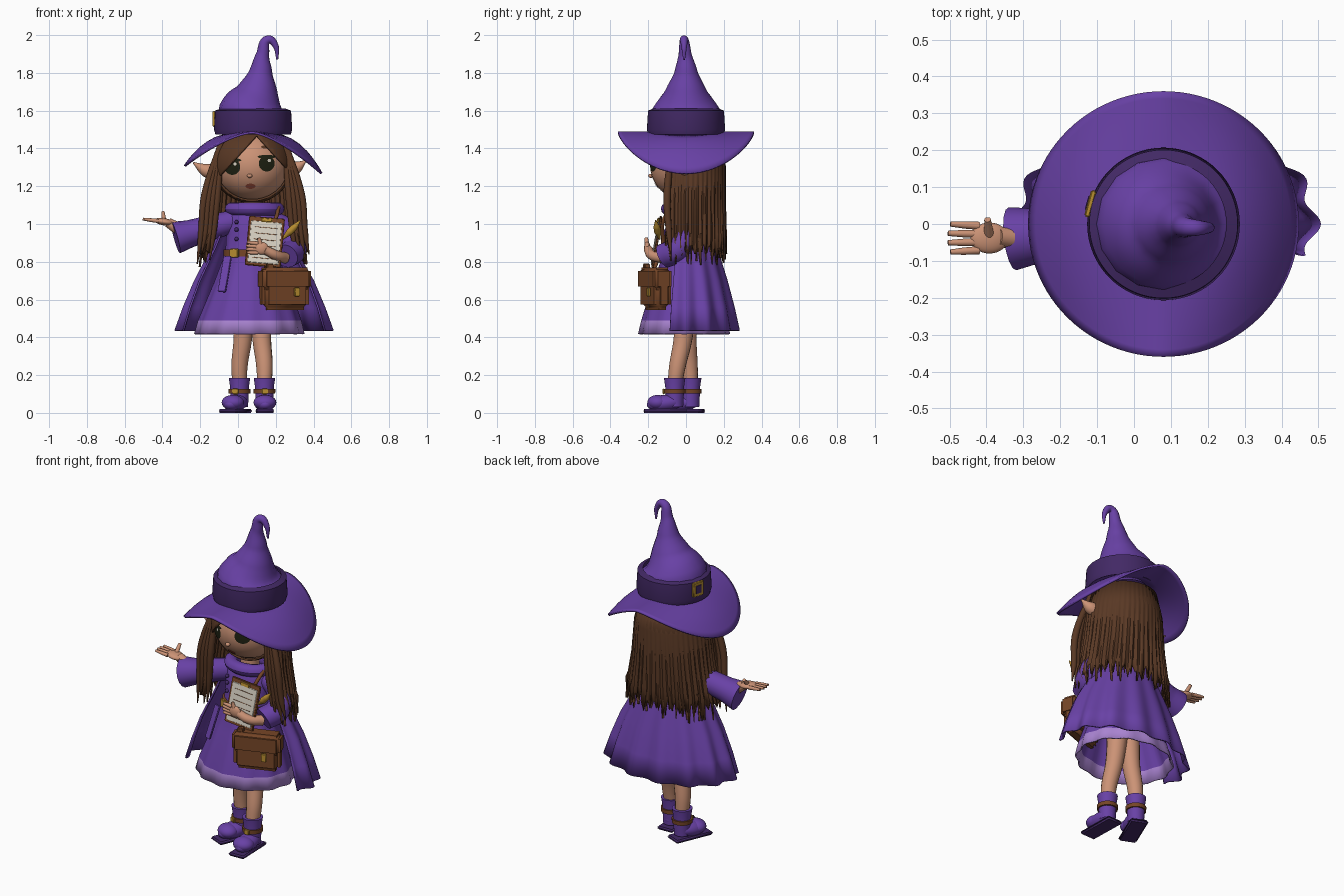
import bpy, bmesh, math, random
from mathutils import Vector, Euler

random.seed(4)
cube = bpy.data.objects.get("Cube")
if cube:
    bpy.data.objects.remove(cube)


def mat(name, *rgb):
    m = bpy.data.materials.new(name)
    m.use_nodes = True
    m.diffuse_color = (*rgb, 1)
    m.node_tree.nodes["Principled BSDF"].inputs["Base Color"].default_value = (*rgb, 1)
    return m


PURPLE = mat("purple cloth", .14, .053, .38)
DARK = mat("dark purple", .055, .022, .13)
LILAC = mat("lilac trim", .40, .23, .64)
SKIN = mat("skin", .60, .29, .18)
HAIR = mat("brown hair", .10, .04, .018)
LEATHER = mat("leather", .18, .06, .02)
GOLD = mat("gold", .48, .27, .03)
PAPER = mat("paper", .68, .63, .54)
EYE = mat("eye dark", .013, .015, .006)
LIPS = mat("lips", .30, .07, .04)


def finish(ob, m, thick=0, angle=45):
    ob.data.materials.clear()
    ob.data.materials.append(m)
    bpy.ops.object.select_all(action='DESELECT')
    ob.select_set(True)
    bpy.context.view_layer.objects.active = ob
    if ob.type == 'CURVE':
        bpy.ops.object.convert(target='MESH')
        ob = bpy.context.object
    bpy.ops.object.shade_smooth_by_angle(angle=math.radians(angle))
    if thick:
        s = ob.modifiers.new("thickness", 'SOLIDIFY')
        s.thickness = thick
    return ob


def from_bm(name, bm, m, **kw):
    me = bpy.data.meshes.new(name)
    bm.to_mesh(me)
    bm.free()
    ob = bpy.data.objects.new(name, me)
    bpy.context.collection.objects.link(ob)
    return finish(ob, m, **kw)


def tube(name, m, *pts):
    """Smooth tube through (x, y, z, radius) points."""
    cu = bpy.data.curves.new(name, 'CURVE')
    cu.dimensions = '3D'
    cu.bevel_depth, cu.bevel_resolution, cu.resolution_u = 1, 6, 8
    cu.use_fill_caps = True
    sp = cu.splines.new('BEZIER')
    sp.bezier_points.add(len(pts) - 1)
    for bp, p in zip(sp.bezier_points, pts):
        bp.co, bp.radius = p[:3], p[3]
        bp.handle_left_type = bp.handle_right_type = 'AUTO'
    ob = bpy.data.objects.new(name, cu)
    bpy.context.collection.objects.link(ob)
    return finish(ob, m, angle=60)


def loft(name, m, sections, n=64, arc=None, folds=(0, 0), dz=None, thick=0, angle=60):
    """Elliptic rings (z, cx, cy, rx, ry), with folds that grow downwards."""
    bm = bmesh.new()
    a0, a1 = (math.radians(v) for v in arc) if arc else (0, math.tau)
    count = n + 1 if arc else n
    rows = []
    for j, (z, cx, cy, rx, ry) in enumerate(sections):
        row = []
        for i in range(count):
            a = a0 + (a1 - a0) * i / n
            f = 1 + folds[1] * j / len(sections) * math.cos(folds[0] * a)
            h = z + (dz(j, i, a) if dz else 0)
            row.append(bm.verts.new((cx + rx * f * math.cos(a), cy + ry * f * math.sin(a), h)))
        rows.append(row)
    for r, s in zip(rows, rows[1:]):
        for i in range(n):
            k = (i + 1) % count
            bm.faces.new((r[i], s[i], s[k], r[k]))
    bmesh.ops.recalc_face_normals(bm, faces=bm.faces)
    return from_bm(name, bm, m, thick=thick, angle=angle)


def ball(name, m, loc, size, rot=(0, 0, 0)):
    bm = bmesh.new()
    bmesh.ops.create_uvsphere(bm, u_segments=32, v_segments=20, radius=1)
    bmesh.ops.scale(bm, vec=size, verts=bm.verts)
    ob = from_bm(name, bm, m)
    ob.location, ob.rotation_euler = loc, rot
    return ob


def box(name, m, base, offset, size, rot=(0, 0, 0), bevel=.004):
    bm = bmesh.new()
    bmesh.ops.create_cube(bm, size=1)
    bmesh.ops.scale(bm, vec=size, verts=bm.verts)
    bmesh.ops.bevel(bm, geom=bm.edges[:], offset=min(bevel, min(size) * .45),
                    segments=3, affect='EDGES')
    ob = from_bm(name, bm, m)
    ob.location = Vector(base) + Euler(rot).to_matrix() @ Vector(offset)
    ob.rotation_euler = rot


# Hat: brim drooping at the sides, band, buckle, hooked cone
CX = .08
brim = [(1.49, CX, 0, r * 1.02, r) for r in (.15, .2, .24, .28, .31, .34, .36)]
loft("hat_brim", PURPLE, brim, 96, thick=.012,
     dz=lambda j, i, a: -(.2 * abs(math.cos(a)) ** 1.5 + .02 * math.cos(a)) * (brim[j][4] / .36) ** 3)
tube("hat_cone", PURPLE, (CX, 0, 1.49, .2), (CX, 0, 1.61, .178), (.105, 0, 1.71, .108),
     (.12, 0, 1.8, .063), (.131, -.005, 1.9, .034), (.16, -.01, 1.976, .023),
     (.198, -.01, 1.945, .016), (.208, -.01, 1.87, .005))
loft("hat_band", DARK, [(z, CX, 0, r, r) for z, r in
                        ((1.475, .2), (1.5, .207), (1.6, .201), (1.612, .17))])
turn = (0, 0, -.27)
box("hat_buckle", GOLD, (-.118, .055, 1.557), (0, 0, 0), (.016, .075, .085), turn)
box("hat_buckle_center", DARK, (-.118, .055, 1.557), (-.006, 0, 0), (.01, .045, .055), turn)

# Head, ears and face
HC, HR = Vector((.075, 0, 1.31)), (.195, .19, .185)
ball("head", SKIN, HC, HR)
tube("neck", SKIN, (CX, 0, 1.0, .055), (CX, 0, 1.18, .05))
tube("right_ear", SKIN, (-.09, 0, 1.27, .045), (-.17, -.01, 1.285, .036), (-.237, -.02, 1.325, .004))
tube("left_ear", SKIN, (.24, 0, 1.28, .045), (.31, -.01, 1.3, .034), (.36, -.02, 1.335, .004))
ball("nose", SKIN, (.062, -.186, 1.255), (.014, .014, .011))


def face_disc(name, m, x, z, rx, rz, lift=.004):
    bm = bmesh.new()
    bmesh.ops.create_circle(bm, cap_ends=True, cap_tris=True, segments=28, radius=1)
    for v in bm.verts:
        px, pz = x + v.co.x * rx, z + v.co.y * rz
        d = 1 - ((px - HC.x) / HR[0]) ** 2 - ((pz - HC.z) / HR[2]) ** 2
        v.co = (px, -HR[1] * math.sqrt(max(d, 0)) - lift, pz)
    from_bm(name, bm, m)


for side, x, z in (("right", -.03, 1.302), ("left", .152, 1.32)):
    face_disc(side + "_eye", EYE, x, z, .042, .042)
    face_disc(side + "_eye_glint", PAPER, x + .014, z + .016, .009, .009, .007)
    face_disc(side + "_lash", EYE, x, z + .036, .048, .01, .006)
    face_disc(side + "_brow", HAIR, x, z + .088, .03, .009)
face_disc("mouth", LIPS, .066, 1.2, .026, .014)

# Hair: cap with parted fringe, plus a long ragged curtain
bm = bmesh.new()
bmesh.ops.create_uvsphere(bm, u_segments=48, v_segments=32, radius=1)
for v in bm.verts:
    v.co = Vector((v.co.x * .212, v.co.y * .208, v.co.z * .2)) + HC
part = Vector((.1, 0, 1.47))
planes = [(part, Vector((1.1, 0, 1))), (part, Vector((-1.1, 0, 1))),
          (Vector((0, -.07, 0)), Vector((0, 1, 0)))]
for co, no in planes:
    bmesh.ops.bisect_plane(bm, geom=bm.verts[:] + bm.edges[:] + bm.faces[:], plane_co=co, plane_no=no)
gone = [f for f in bm.faces if all((f.calc_center_median() - co).dot(no) < 0 for co, no in planes)]
bmesh.ops.delete(bm, geom=gone, context='FACES')
from_bm("hair_cap", bm, HAIR, thick=.01)
curtain = [(1.44, CX, .01, .185, .18), (1.3, CX, .005, .22, .205), (1.1, CX, 0, .24, .208),
           (.95, CX, 0, .265, .21), (.88, CX, 0, .28, .21)]
loft("hair_curtain", HAIR, curtain, 110, arc=(-29, 209), folds=(48, .05), thick=.012, angle=35,
     dz=lambda j, i, a: 0 if j < 4 else (-random.uniform(.02, .11) if i % 2 else random.uniform(-.02, .04)))
for side, s in (("right", -1), ("left", 1)):
    for k in range(4):
        x = .2 + .022 * k
        tube(f"{side}_hair_lock", HAIR, (CX + s * .17, -.07, 1.43, .015),
             (CX + s * (x - .01), -.1, 1.15, .02), (CX + s * (x + .01), -.09, .95, .016),
             (CX + s * (x + .03), -.08, random.uniform(.78, .84), .003))

# Dress with lilac hem, open coat and hood
dress = loft("dress", PURPLE, [(1.09, CX, 0, .09, .075), (1.04, CX, 0, .135, .1), (.95, CX, 0, .14, .11),
                               (.85, CX - .01, -.01, .135, .105), (.7, .07, -.01, .19, .16),
                               (.49, .062, -.01, .268, .222), (.418, .06, -.01, .285, .238)],
             folds=(12, .03), thick=.008)
dress.data.materials.append(LILAC)
for p in dress.data.polygons:
    p.material_index = int(p.center.z < .49)
loft("coat", PURPLE, [(1.07, CX, 0, .12, .1), (1.02, CX, 0, .155, .12), (.88, CX, 0, .215, .165),
                      (.7, CX + .005, 0, .31, .22), (.56, CX + .005, 0, .365, .255),
                      (.436, CX + .005, 0, .405, .28)], 96, arc=(-18, 198), folds=(14, .05), thick=.01)
loft("hood", PURPLE, [(1.08 + .035 * math.sin(t), CX + .008, .01, .12 + .038 * math.cos(t),
                       .105 + .038 * math.cos(t)) for t in (k * math.tau / 12 for k in range(13))])
for z in (1.01, .97, .92):
    ball("button", DARK, (-.008, -.093, z), (.011, .012, .011))
loft("belt", LEATHER, [(z, CX - .01, -.01, r, r - .028) for z, r in
                       ((.828, .13), (.828, .146), (.864, .146), (.864, .13))])
box("belt_buckle", GOLD, (-.02, -.11, .846), (0, 0, 0), (.05, .016, .048), (0, 0, -.45))
box("belt_tail", PURPLE, (-.07, -.14, .735), (0, 0, 0), (.045, .012, .2), (-.3, .08, -.3))

# Sleeves
tube("right_sleeve", PURPLE, (0, 0, 1.02, .06), (-.13, -.01, .985, .066),
     (-.25, -.03, .95, .072), (-.33, -.04, .928, .086))
tube("left_sleeve", PURPLE, (.17, 0, 1.02, .055), (.265, 0, .96, .063),
     (.295, -.04, .87, .068), (.255, -.12, .83, .066))


def hand(name, palm, size, rot, forward, across, thumb):
    """Palm, four fingers fanned across it, and a thumb."""
    palm, forward, across = Vector(palm), Vector(forward), Vector(across)
    ball(name + "_palm", SKIN, palm, size, rot)
    for k in (-1.5, -.5, .5, 1.5):
        a = palm + forward * .25 + across * k
        b = palm + forward * (1.05 - .06 * abs(k)) + across * k * 1.15
        tube(name + "_finger", SKIN, (*a, .011), (*(a + b) / 2, .01), (*b, .007))
    tip = palm + Vector(thumb)
    tube(name + "_thumb", SKIN, (*(palm + Vector(thumb) * .2), .013), (*tip, .009))


tube("right_wrist", SKIN, (-.3, -.04, .965, .035), (-.37, -.035, 1.008, .026))
hand("right_hand", (-.392, -.038, 1.012), (.052, .042, .019), (0, .15, 0),
     (-.11, 0, .014), (0, .022, 0), (-.005, .05, .05))
tube("left_wrist", SKIN, (.25, -.12, .82, .03), (.2, -.18, .835, .026), (.14, -.2, .865, .024))
hand("left_hand", (.125, -.205, .872), (.036, .017, .034), (0, 0, 0),
     (-.08, 0, .004), (0, 0, .016), (-.015, -.005, .055))

# Clipboard and quill
board, lean = (.142, -.155, .905), (-.17, .09, 0)
box("clipboard", LEATHER, board, (0, 0, 0), (.19, .014, .265), lean)
box("clipboard_paper", PAPER, board, (0, -.009, -.005), (.165, .006, .225), lean)
box("clipboard_clip", GOLD, board, (0, -.012, .115), (.06, .012, .022), lean)
for k in range(6):
    box("writing_line", LEATHER, board, (0, -.013, .075 - .033 * k), (.12, .002, .003), lean)
tube("quill", GOLD, (.235, -.14, .92, .005), (.275, -.15, .96, .019),
     (.3, -.155, .985, .017), (.33, -.16, 1.02, .003))

# Satchel
bag, turn = (.245, -.16, .655), (0, 0, .35)
box("satchel", LEATHER, bag, (0, 0, -.01), (.265, .095, .2), turn, .028)
box("satchel_flap", LEATHER, bag, (0, -.006, .055), (.275, .104, .12), turn, .02)
box("satchel_buckle", GOLD, bag, (.05, -.06, -.015), (.03, .014, .05), turn)
box("satchel_loop", LEATHER, bag, (-.09, -.02, .115), (.035, .03, .04), turn)
tube("satchel_strap", LEATHER, (.15, -.17, .76, .01), (.13, -.125, .88, .01),
     (.2, -.115, 1.03, .01), (.215, -.06, 1.09, .01))

# Legs and boots
for side, x, y, top, yaw in (("right", .008, .025, .035, -.4), ("left", .14, -.06, .118, .03)):
    tube(side + "_leg", SKIN, (top, 0, .56, .058), (top * .6 + x * .4, y * .3, .38, .049),
         (x, y * .75, .25, .044), (x, y, .15, .038))
    loft(side + "_boot_shaft", PURPLE, [(z, x, y, r, r) for z, r in
         ((.03, .045), (.09, .048), (.14, .05), (.186, .057), (.186, .04))], 32)
    fx, fy = x + math.sin(yaw) * .055, y - math.cos(yaw) * .05
    ball(side + "_boot_foot", PURPLE, (fx, fy, .052), (.056, .098, .044), (.1, 0, yaw))
    ball(side + "_boot_toe", PURPLE, (x + math.sin(yaw) * .09, y - math.cos(yaw) * .09, .055),
         (.06, .055, .04), (0, 0, yaw))
    box(side + "_sole", DARK, (fx, fy, .01), (0, 0, 0), (.105, .24, .02), (0, 0, yaw), .009)
    loft(side + "_boot_strap", LEATHER, [(z, x, y, r, r) for z, r in
         ((.102, .045), (.102, .057), (.126, .058), (.126, .045))], 32)
    box(side + "_boot_buckle", GOLD, (x, y, .114), (0, -.058, 0), (.034, .012, .032), (0, 0, yaw))
